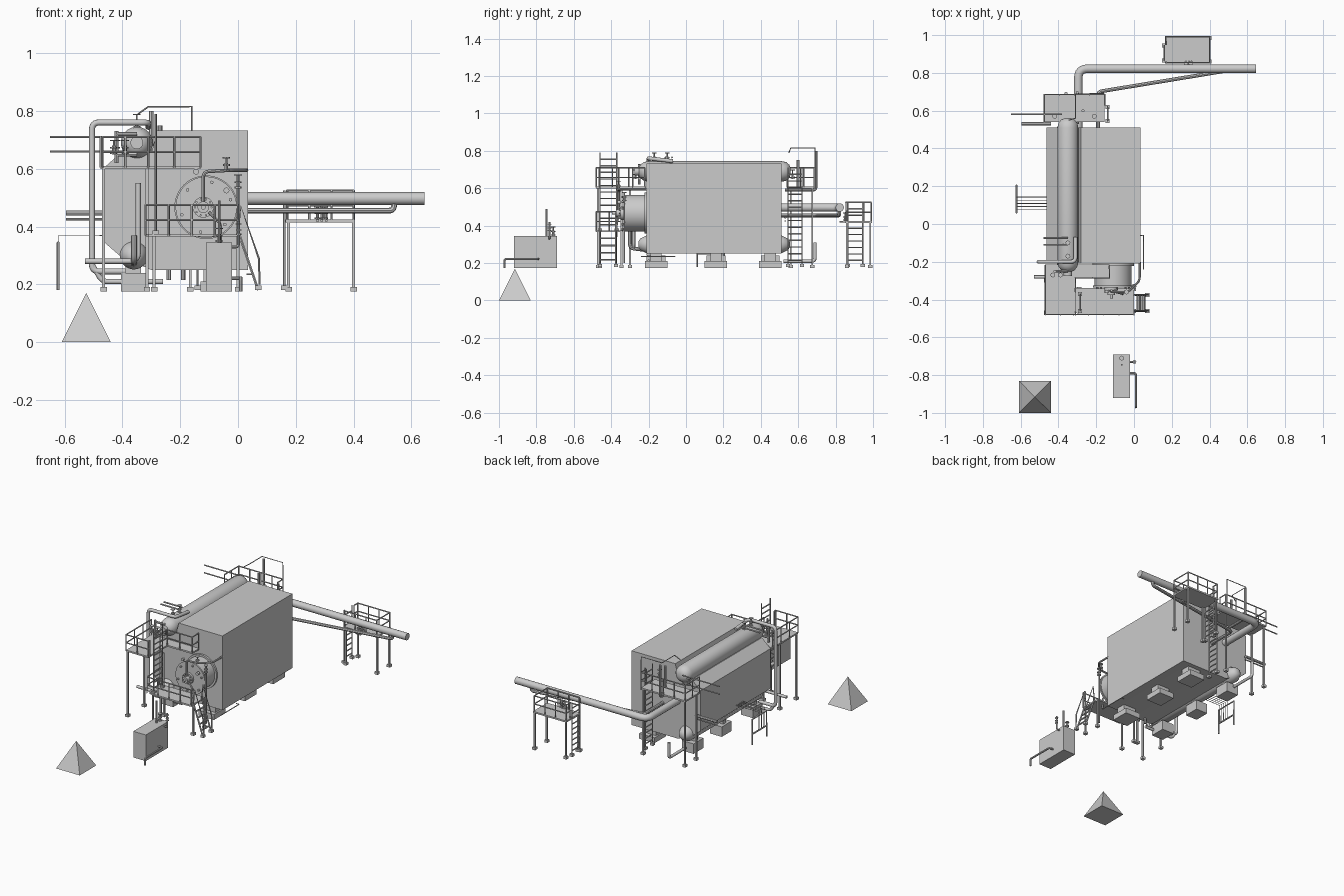
import bpy, bmesh, math
from mathutils import Vector as V

if "Cube" in bpy.data.objects:
    bpy.data.objects.remove(bpy.data.objects["Cube"])


def mesh_obj(name, bm):
    bmesh.ops.recalc_face_normals(bm, faces=bm.faces[:])
    me = bpy.data.meshes.new(name)
    bm.to_mesh(me)
    bm.free()
    ob = bpy.data.objects.new(name, me)
    bpy.context.collection.objects.link(ob)
    return ob


def boxes(name, items):
    """Each item: x0, x1, y0, y1, z0, z1"""
    bm = bmesh.new()
    for x0, x1, y0, y1, z0, z1 in items:
        r = bmesh.ops.create_cube(bm, size=1)
        for v in r['verts']:
            v.co = V(((x0 + x1) / 2 + v.co.x * (x1 - x0), (y0 + y1) / 2 + v.co.y * (y1 - y0),
                      (z0 + z1) / 2 + v.co.z * (z1 - z0)))
    return mesh_obj(name, bm)


def prism(name, pts, axis, a, b):
    """Extrude a profile along y (points are x,z) or z (points are x,y)"""
    bm = bmesh.new()
    put = (lambda p, t: V((p[0], t, p[1]))) if axis == 'y' else (lambda p, t: V((p[0], p[1], t)))
    lo = [bm.verts.new(put(p, a)) for p in pts]
    hi = [bm.verts.new(put(p, b)) for p in pts]
    bm.faces.new(lo)
    bm.faces.new(hi)
    n = len(pts)
    for i in range(n):
        bm.faces.new((lo[i], lo[(i + 1) % n], hi[(i + 1) % n], hi[i]))
    return mesh_obj(name, bm)


def lathe_y(name, x, z, prof, n=40):
    """Turned part about a y axis; profile is (y, radius)"""
    bm = bmesh.new()
    rings = [[bm.verts.new((x + r * math.cos(2 * math.pi * i / n), y, z + r * math.sin(2 * math.pi * i / n)))
              for i in range(n)] for y, r in prof]
    for p, q in zip(rings, rings[1:]):
        for i in range(n):
            bm.faces.new((p[i], p[(i + 1) % n], q[(i + 1) % n], q[i]))
    bm.faces.new(rings[0])
    bm.faces.new(rings[-1])
    return mesh_obj(name, bm)


def pipe(name, paths, r, bend=0.0, res=2):
    """Round bars along paths, corners filleted by bend"""
    cu = bpy.data.curves.new(name, 'CURVE')
    cu.dimensions = '3D'
    cu.bevel_depth, cu.bevel_resolution, cu.use_fill_caps = r, res, True
    for path in paths:
        p = [V(q) for q in path]
        out = [p[0]]
        for a, b, c in zip(p, p[1:], p[2:]):
            if bend:
                s, e = b + (a - b).normalized() * bend, b + (c - b).normalized() * bend
                out += [s * (1 - t) ** 2 + b * 2 * t * (1 - t) + e * t * t for t in (i / 6 for i in range(7))]
            else:
                out.append(b)
        out.append(p[-1])
        sp = cu.splines.new('POLY')
        sp.points.add(len(out) - 1)
        for q, co in zip(sp.points, out):
            q.co = (*co, 1)
    ob = bpy.data.objects.new(name, cu)
    bpy.context.collection.objects.link(ob)
    return ob


def railing(name, pts, z, h=0.105):
    paths = [[(x, y, z + h * f) for x, y in pts] for f in (0.5, 1)]
    for a, b in zip(pts, pts[1:]):
        n = max(1, round((V(b) - V(a)).length / 0.09))
        for i in range(n + 1):
            q = V(a).lerp(V(b), i / n)
            paths.append([(q.x, q.y, z), (q.x, q.y, z + h)])
    pipe(name, paths, 0.004, res=1)


def ladder(name, lo, hi, y0, y1, r=0.004, step=0.034):
    """lo and hi are (x, z); rungs run along y"""
    paths = [[(lo[0], y, lo[1]), (hi[0], y, hi[1])] for y in (y0, y1)]
    n = int((hi[1] - lo[1]) / step)
    for i in range(1, n):
        t = i / n
        x, z = lo[0] + (hi[0] - lo[0]) * t, lo[1] + (hi[1] - lo[1]) * t
        paths.append([(x, y0, z), (x, y1, z)])
    pipe(name, paths, r, res=1)
    feet(name + "_feet", [(lo[0], y0), (lo[0], y1)], lo[1])


def feet(name, pts, z=0.175, s=0.011):
    boxes(name, [(x - s, x + s, y - s, y + s, z, z + 0.016) for x, y in pts])


def posts(name, pts, top):
    boxes(name, [(x - .005, x + .005, y - .005, y + .005, .18, top) for x, y in pts])
    feet(name + "_feet", pts)


def valve(name, x, y, z, s=1.0):
    """Upright valve: flanges, stem and handwheel"""
    def zc(r, a, b):
        pipe(name, [[(x, y, z + a * s), (x, y, z + b * s)]], r * s)
    zc(.006, 0, .03)
    zc(.012, .002, .008)
    zc(.012, .02, .026)
    zc(.003, .03, .05)
    zc(.013, .046, .05)


# boiler casing, drums and footings
prism("boiler_casing", [(.035, .25), (.035, .733), (-.28, .733), (-.298, .66), (-.40, .66), (-.462, .605),
                        (-.462, .345), (-.41, .30), (-.30, .25)], 'y', -.21, .51)
lathe_y("steam_drum", -.35, .69, [(-.255, .015), (-.245, .035), (-.225, .05), (-.20, .055), (.51, .055),
                                  (.535, .05), (.553, .035), (.56, .015)])
lathe_y("mud_drum", -.36, .30, [(-.255, .015), (-.245, .03), (-.21, .048), (.51, .048), (.545, .03), (.555, .015)])
lathe_y("steam_drum_manhole", -.35, .69, [(-.275, .022), (-.24, .022)], 24)
for i, y in enumerate((-.16, .16, .45)):
    boxes("casing_footing", [(-.13, -.02, y - .06, y + .06, .175, .21), (-.12, -.03, y - .03, y + .03, .21, .252)])
    boxes("drum_footing", [(-.405, -.32, y - .05, y + .05, .175, .24), (-.39, -.335, y - .015, y + .015, .24, .27)])

# burner with windbox and bolted cover
lathe_y("burner_windbox", -.11, .467, [(-.205, .098), (-.325, .098), (-.325, .106), (-.335, .106)], 48)
lathe_y("burner_flange", -.11, .467, [(-.205, .11), (-.222, .11)], 48)
lathe_y("burner_cover", -.12, .467, [(-.33, .036), (-.35, .036), (-.35, .02), (-.375, .02), (-.375, .008), (-.395, .008)], 32)
for i in range(10):
    a = i * math.tau / 10
    lathe_y("cover_bolt", -.12 + .029 * math.cos(a), .467 + .029 * math.sin(a), [(-.345, .004), (-.357, .004)], 8)
for i in range(6):
    a = i * math.tau / 6 + .3
    lathe_y("windbox_bolt", -.11 + .088 * math.cos(a), .467 + .088 * math.sin(a), [(-.33, .006), (-.345, .006)], 8)
pipe("fuel_pipe", [[(-.12, -.36, .47), (-.12, -.36, .59), (-.03, -.36, .595), (.03, -.30, .595), (.03, -.20, .595)]], .006, .02)
pipe("atomizing_pipe", [[(-.10, -.36, .45), (-.06, -.37, .41), (-.06, -.37, .34)], [(0, -.33, .2), (0, -.33, .58)]], .005, .015)
valve("fuel_valve", -.04, -.36, .59)
valve("fuel_shutoff", 0, -.33, .53)
for x, z in ((-.145, .59), (-.04, .525)):
    lathe_y("gauge", x, z, [(-.35, .01), (-.365, .01)], 16)

# front platforms
prism("upper_front_floor", [(-.47, -.48), (-.31, -.48), (-.31, -.285), (-.13, -.285), (-.13, -.215), (-.47, -.215)], 'z', .6, .61)
railing("upper_front_rail", [(-.47, -.22), (-.47, -.48), (-.31, -.48), (-.31, -.465)], .605)
railing("upper_side_rail", [(-.31, -.36), (-.31, -.285), (-.13, -.285), (-.13, -.22)], .605)
prism("burner_floor", [(-.31, -.47), (-.28, -.48), (0, -.48), (.0, -.34), (-.32, -.34), (-.32, -.455)], 'z', .365, .375)
railing("burner_front_rail", [(-.32, -.34), (-.32, -.48), (0, -.48), (0, -.46)], .37)
posts("burner_platform_post", [(-.29, -.46), (-.29, -.345), (0, -.46), (0, -.345)], .37)
posts("upper_platform_post", [(-.465, -.47), (-.465, -.30)], .605)
posts("upper_inner_post", [(-.315, -.345)], .605)
ladder("upper_ladder", (-.285, .37), (-.285, .79), -.46, -.37)
ladder("burner_stair", (.07, .18), (.005, .37), -.46, -.375, .005)
pipe("stair_handrail", [[(.075, y, .2), (.072, y, .29), (.01, y, .47), (0, y, .37)] for y in (-.46, -.375)], .004, res=1)

# rear platform with ladder and lifting frame
boxes("rear_floor", [(-.475, -.155, .54, .685, .6, .61)])
railing("rear_rail", [(-.155, .63), (-.155, .685), (-.475, .685), (-.475, .54)], .605)
posts("rear_post", [(-.465, .675), (-.165, .675), (-.465, .56)], .605)
ladder("rear_ladder", (-.14, .18), (-.14, .71), .545, .62)
pipe("lifting_frame", [[(-.345, .55, .79), (-.31, .56, .815), (-.31, .69, .815), (-.16, .69, .815), (-.16, .69, .6)]], .003, res=1)
pipe("vent_pipe", [[(-.30, .53, .59), (-.30, .695, .59), (-.30, .695, .80)], [(-.27, .60, .60), (-.27, .60, .75)]], .008, .02)

# far platform
boxes("pipe_platform_floor", [(.165, .405, .85, .995, .415, .425)])
railing("pipe_platform_rail", [(.17, .95), (.17, .99), (.40, .99), (.40, .855), (.17, .855)], .42)
posts("pipe_platform_post", [(.175, .86), (.175, .985), (.40, .86), (.40, .985)], .42)
ladder("pipe_platform_ladder", (.16, .18), (.16, .525), .865, .945)

# main steam line and return line
pipe("steam_line", [[(-.295, .50, .497), (-.295, .822, .497), (.645, .822, .497)]], .0225, .05, 5)
pipe("return_line", [[(-.19, .51, .455), (-.19, .70, .455), (.42, .80, .455), (.54, .82, .455), (.54, .82, .485)]], .010, .02)
pipe("steam_line_support", [[(x, .82, .42), (x, .86, .42), (x, .86, .48)] for x in (.275, .29, .305)], .005, res=1)
for x in (.275, .30):
    valve("steam_line_valve", x, .85, .425, .9)

# feed water line around the left front corner
pipe("feed_line", [[(-.31, -.07, .745), (-.31, -.20, .76), (-.505, -.20, .76), (-.505, -.20, .245), (-.39, -.20, .245)]], .0105, .025, 4)
pipe("drum_drain_line", [[(-.53, -.28, .28), (-.345, -.28, .28), (-.345, -.28, .55)]], .009, .03, 4)
pipe("blowdown_line", [[(-.505, -.20, .27), (-.47, -.20, .21), (-.26, -.20, .21)],
                       [(-.36, .52, .21), (-.36, .69, .21), (-.36, .69, .31)]], .009, .02, 4)
pipe("drum_head_link", [[(-.36, -.22, .27), (-.36, -.30, .28), (-.36, -.30, .37)]], .01, .025)
pipe("level_column", [[(-.42, -.25, .62), (-.42, -.25, .73)], [(-.42, -.25, .72), (-.35, -.25, .72)],
                      [(-.42, -.25, .65), (-.35, -.25, .65)]], .007)
pipe("left_vent_lines", [[(-.65, .58, z), (-.38, .58, z)] for z in (.71, .66)], .004)
pipe("left_outlet", [[(-.595, .53, .447), (-.44, .53, .447)]], .009)
pipe("left_outlet_small", [[(-.595, .53, .425), (-.44, .53, .425)]], .004)
for x, y in ((-.35, -.17), (-.35, -.10), (-.43, -.27), (-.39, -.27), (-.42, .57), (-.21, .57)):
    valve("drum_valve", x, y, .74 if y > -.2 and y < 0 else .65)
pipe("drum_nozzle_line", [[(-.48, y, .765), (-.35, y, .765)] for y in (-.11, -.075)], .005)
for x in (-.24, -.19):
    pipe("casing_drain", [[(x, -.18, .215), (x, -.18, .26)]], .008)

# sample rack on the left
pipe("sample_lines", [[(-.45, .075 + .017 * i, .37), (-.62, .075 + .017 * i, .37), (-.62, .075 + .017 * i, .25)] for i in range(5)], .002, res=1)
pipe("sample_rack", [[(-.622, .06, .18), (-.622, .06, .345), (-.622, .205, .345), (-.622, .205, .18)],
                     [(-.622, .06, .25), (-.622, .205, .25)]], .005, res=1)
pipe("side_drain_lines", [[(.03, -.06, .235), (.05, -.06, .235), (.05, -.24, .235)], [(.03, -.21, .22), (.05, -.21, .22), (.05, .40, .22)]][:1], .003)

# free standing tank with its pipes
boxes("tank", [(-.11, -.02, -.92, -.69, .175, .345)])
pipe("tank_outlet", [[(-.03, -.79, .222), (.01, -.79, .222), (.01, -.97, .222), (.01, -.97, .175)]], .006, .012)
pipe("tank_vent", [[(-.03, -.73, .33), (.002, -.73, .33), (.002, -.73, .42)], [(-.065, -.745, .28), (-.065, -.745, .49)]], .005, .01)
valve("tank_valve", -.065, -.71, .345)
valve("tank_side_valve", .002, -.73, .37, .8)

# pyramid marker
bm = bmesh.new()
b = [bm.verts.new((x, y, 0)) for x, y in ((-.61, -1), (-.44, -1), (-.44, -.83), (-.61, -.83))]
t = bm.verts.new((-.525, -.915, .17))
bm.faces.new(b)
for i in range(4):
    bm.faces.new((b[i], b[(i + 1) % 4], t))
mesh_obj("pyramid", bm)

# curves to meshes, smooth round parts
bpy.ops.object.select_all(action='SELECT')
bpy.context.view_layer.objects.active = bpy.data.objects["boiler_casing"]
bpy.ops.object.convert(target='MESH')
bpy.ops.object.shade_smooth_by_angle(angle=math.radians(35))
